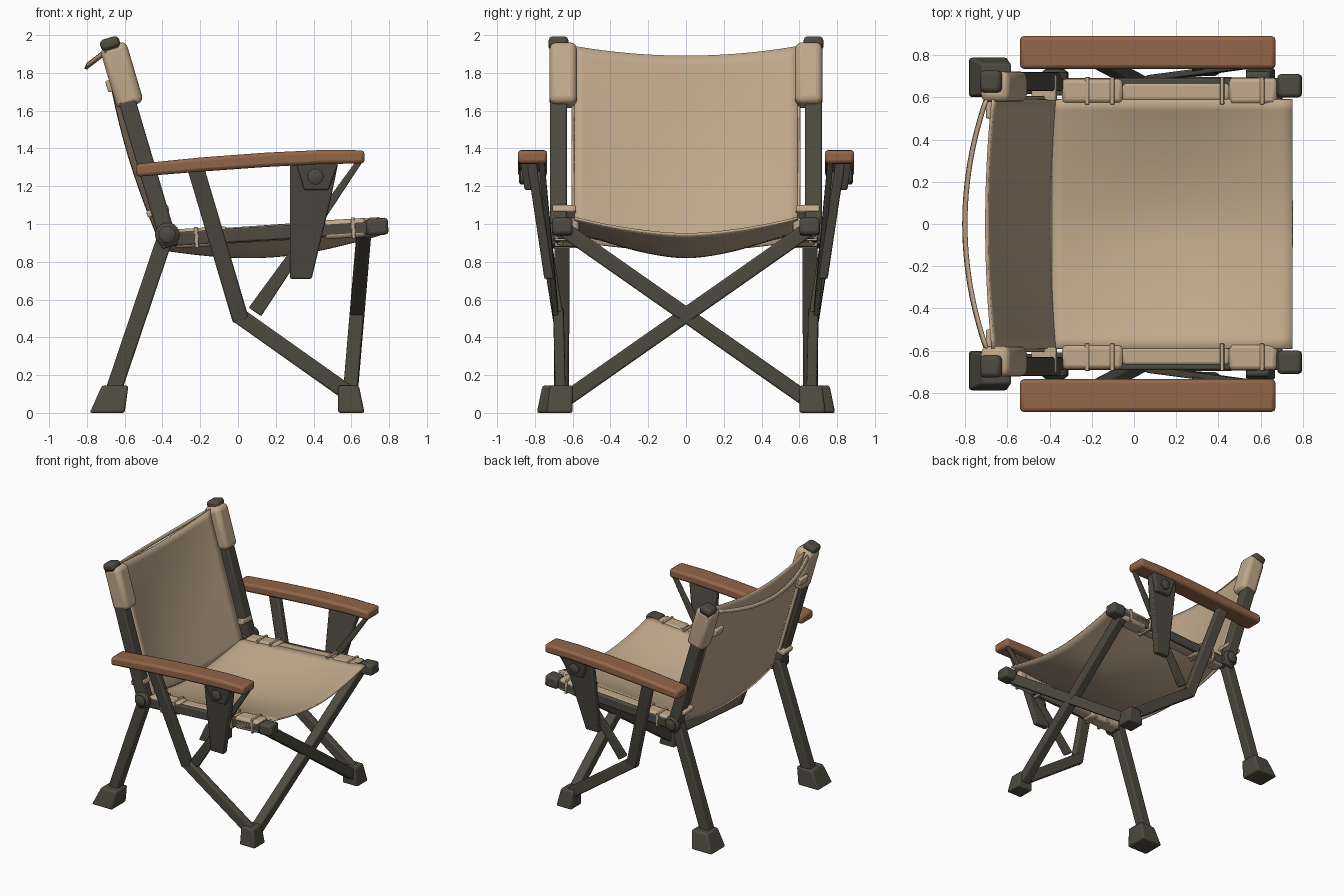
import bpy, bmesh, math
from mathutils import Vector

if "Cube" in bpy.data.objects:
    bpy.data.objects.remove(bpy.data.objects["Cube"])

def material(name, c):
    m = bpy.data.materials.new(name)
    m.diffuse_color = (*c, 1)
    m.use_nodes = True
    m.node_tree.nodes["Principled BSDF"].inputs["Base Color"].default_value = m.diffuse_color
    return m

FABRIC = material("tan canvas", (0.53, 0.395, 0.26))
METAL = material("dark olive metal", (0.075, 0.069, 0.051))
WOOD = material("brown wood", (0.29, 0.13, 0.065))

def finish(name, bm, mat, mirror=True, bevel=0.0, seg=2, solid=0.0):
    bmesh.ops.recalc_face_normals(bm, faces=bm.faces[:])
    me = bpy.data.meshes.new(name)
    bm.to_mesh(me)
    bm.free()
    me.materials.append(mat)
    ob = bpy.data.objects.new(name, me)
    bpy.context.collection.objects.link(ob)
    if solid:
        s = ob.modifiers.new("thickness", 'SOLIDIFY')
        s.thickness, s.offset = solid, 0
    if bevel:
        b = ob.modifiers.new("bevel", 'BEVEL')
        b.width, b.segments = bevel, seg
    if mirror:
        m = ob.modifiers.new("mirror", 'MIRROR')
        m.use_axis = (False, True, False)
    bpy.ops.object.select_all(action='DESELECT')
    ob.select_set(True)
    bpy.context.view_layer.objects.active = ob
    bpy.ops.object.shade_smooth_by_angle(angle=math.radians(35))
    return ob

def loft(name, rings, mat, **kw):
    """Skin a list of vertex rings and cap both ends."""
    bm = bmesh.new()
    vs = [[bm.verts.new(p) for p in r] for r in rings]
    n = len(vs[0])
    for a, b in zip(vs, vs[1:]):
        for i in range(n):
            bm.faces.new((a[i], a[(i+1) % n], b[(i+1) % n], b[i]))
    bm.faces.new(vs[0])
    bm.faces.new(vs[-1])
    return finish(name, bm, mat, **kw)

def beam(name, p0, p1, w, d, mat=METAL, side=(0, 1, 0), w2=None, bevel=0.01, **kw):
    """Bar from p0 to p1; d is its size along 'side', w across it."""
    p0, p1 = Vector(p0), Vector(p1)
    t = (p1 - p0).normalized()
    v = t.cross(Vector(side)).normalized()
    u = v.cross(t)
    rings = [[p + u*sx*d/2 + v*sy*ww/2 for sx, sy in ((-1, -1), (1, -1), (1, 1), (-1, 1))]
             for p, ww in ((p0, w), (p1, w2 or w))]
    return loft(name, rings, mat, bevel=bevel, **kw)

def plate(name, pts, ya, yb, mat, lean=0.0, zref=0.0, **kw):
    """Extrude an x,z outline between two y values, leaning outward with height."""
    return loft(name, [[(x, y + lean*(z - zref), z) for x, z in pts] for y in (ya, yb)], mat, **kw)

def bolt(name, x, z, y0, y1, r):
    ring = lambda y, q: [(x + q*math.cos(a*math.tau/20), y, z + q*math.sin(a*math.tau/20)) for a in range(20)]
    return loft(name, [ring(y0, r), ring(y0 + (y1-y0)*.6, r), ring(y1, r*.65)], METAL)

def sheet(name, f, nu, nv, **kw):
    """Curved cloth from f(u, v)."""
    bm = bmesh.new()
    g = [[bm.verts.new(f(i/nu, j/nv)) for j in range(nv+1)] for i in range(nu+1)]
    for i in range(nu):
        for j in range(nv):
            bm.faces.new((g[i][j], g[i+1][j], g[i+1][j+1], g[i][j+1]))
    return finish(name, bm, FABRIC, mirror=False, **kw)

def foot(name, bottom, top, h):
    rect = lambda r, z: [(r[0], r[2], z), (r[1], r[2], z), (r[1], r[3], z), (r[0], r[3], z)]
    return loft(name, [rect(bottom, 0), rect(top, h)], METAL, bevel=0.012)

post_x = lambda z: -0.365 - 0.296*(z - 0.9)
on_post = lambda z, y=0.675, dx=0: (post_x(z) + dx, y, z)
rail_z = lambda x: 0.92 + 0.06*(x + 0.36)
on_rail = lambda x, y=0.65, dz=0: (x, y, rail_z(x) + dz)

# rear posts, lower legs and feet
beam("back_post", on_post(0.88), on_post(1.96), 0.09, 0.09)
beam("back_post_cap", on_post(1.925), on_post(1.985), 0.105, 0.105, bevel=0.022)
beam("rear_leg", (-0.375, 0.655, 0.96), (-0.665, 0.66, 0.1), 0.085, 0.08)
foot("rear_foot", (-0.785, -0.60, 0.60, 0.79), (-0.72, -0.58, 0.61, 0.76), 0.145)

# pivot between post, leg and rail
bolt("pivot_plate", -0.375, 0.945, 0.69, 0.735, 0.065)
bolt("pivot_bolt", -0.375, 0.945, 0.73, 0.755, 0.045)

# seat rails with end caps
beam("seat_rail", on_rail(-0.37), on_rail(0.76), 0.075, 0.085)
beam("rail_cap", on_rail(0.68, 0.655), on_rail(0.795, 0.655), 0.09, 0.11, bevel=0.018)

# front crossing legs and feet
beam("front_cross_leg", (0.592, 0.64, 0.07), (0.668, -0.645, 0.97), 0.08, 0.075, side=(1, 0, 0))
foot("front_foot", (0.53, 0.67, 0.60, 0.74), (0.53, 0.64, 0.60, 0.72), 0.145)

# bent side braces that carry the armrest
beam("arm_brace_upper", (-0.225, 0.80, 1.30), (0.015, 0.675, 0.49), 0.088, 0.055)
beam("arm_brace_lower", (-0.01, 0.675, 0.525), (0.59, 0.665, 0.10), 0.085, 0.055)
beam("arm_strut", (0.09, 0.69, 0.535), (0.645, 0.765, 1.335), 0.08, 0.03, w2=0.03, bevel=0.006)

# armrest hanging plates with bracket and bolt
plate("arm_hanger", [(0.275, 1.32), (0.275, 0.71), (0.39, 0.71), (0.495, 1.15), (0.53, 1.32)],
      0.70, 0.75, METAL, lean=0.15, zref=0.71, bevel=0.008)
plate("arm_bracket", [(0.31, 1.32), (0.35, 1.18), (0.48, 1.18), (0.53, 1.32)],
      0.80, 0.865, METAL, lean=0.15, zref=1.25, bevel=0.008)
bolt("arm_bolt", 0.41, 1.25, 0.86, 0.885, 0.042)

# wooden armrests
plate("armrest", [(-0.54, 1.318), (-0.2, 1.352), (0.15, 1.378), (0.45, 1.392), (0.67, 1.39),
                  (0.67, 1.32), (0.45, 1.318), (0.15, 1.302), (-0.2, 1.277), (-0.54, 1.25)],
      0.735, 0.89, WOOD, bevel=0.018)

# sagging seat cloth
def seat(u, v):
    s = 2*v - 1
    sag = (1 - abs(s)**1.7)*(0.085 + 0.075*math.sin(math.pi*u))
    return (-0.39 + 1.14*u, 0.59*s, 0.95 + 0.08*u - sag)
sheet("seat", seat, 20, 24, solid=0.014)

# back cloth, bowed backward with a dipped top edge
def back(u, v):
    s = 2*v - 1
    bow = 1 - s*s
    z = 0.91 + 1.03*u + bow*(-0.05)
    return (post_x(z) + 0.005 - bow*(0.045 + 0.035*math.sin(math.pi*u)), 0.59*s, z)
sheet("backrest", back, 20, 24, solid=0.014)

# drooping strap behind the top of the back
def strap(u, v):
    s = 2*v - 1
    bow = 1 - s*s
    return (-0.69 - 0.105*bow - 0.012*u, 0.60*s, 1.93 - 0.08*bow - 0.03*u)
sheet("top_strap", strap, 2, 24, solid=0.014)

# cloth sleeves around the posts and rails
beam("back_sleeve", on_post(1.625, 0.65, 0.012), on_post(1.95, 0.65, 0.012), 0.145, 0.145, FABRIC, bevel=0.035, seg=3)
beam("rear_rail_sleeve", on_rail(-0.34, 0.63), on_rail(-0.05, 0.63), 0.10, 0.115, FABRIC, bevel=0.02)
beam("middle_rail_sleeve", on_rail(-0.06, 0.625), on_rail(0.46, 0.625), 0.085, 0.095, FABRIC, bevel=0.02)
beam("front_rail_sleeve", on_rail(0.45, 0.63), on_rail(0.68, 0.63), 0.10, 0.125, FABRIC, bevel=0.02)

# stitched bands on the sleeves, edge webbing and tie loops
for i, x in enumerate((-0.23, -0.11, 0.41, 0.60)):
    beam("rail_band_%d" % (i+1), on_rail(x, 0.63), on_rail(x + 0.02, 0.63), 0.112, 0.13, FABRIC, bevel=0.004)
beam("back_edge_webbing", on_post(1.06, 0.597, -0.02), on_post(1.63, 0.597, -0.02), 0.03, 0.02, FABRIC, bevel=0.004)
beam("lower_tie_loop", on_post(1.05, 0.645, -0.01), on_post(1.085, 0.645, -0.01), 0.12, 0.125, FABRIC, bevel=0.008)
beam("upper_tie", on_post(1.70, 0.55, -0.07), on_post(1.76, 0.55, -0.07), 0.03, 0.10, FABRIC, bevel=0.008)
